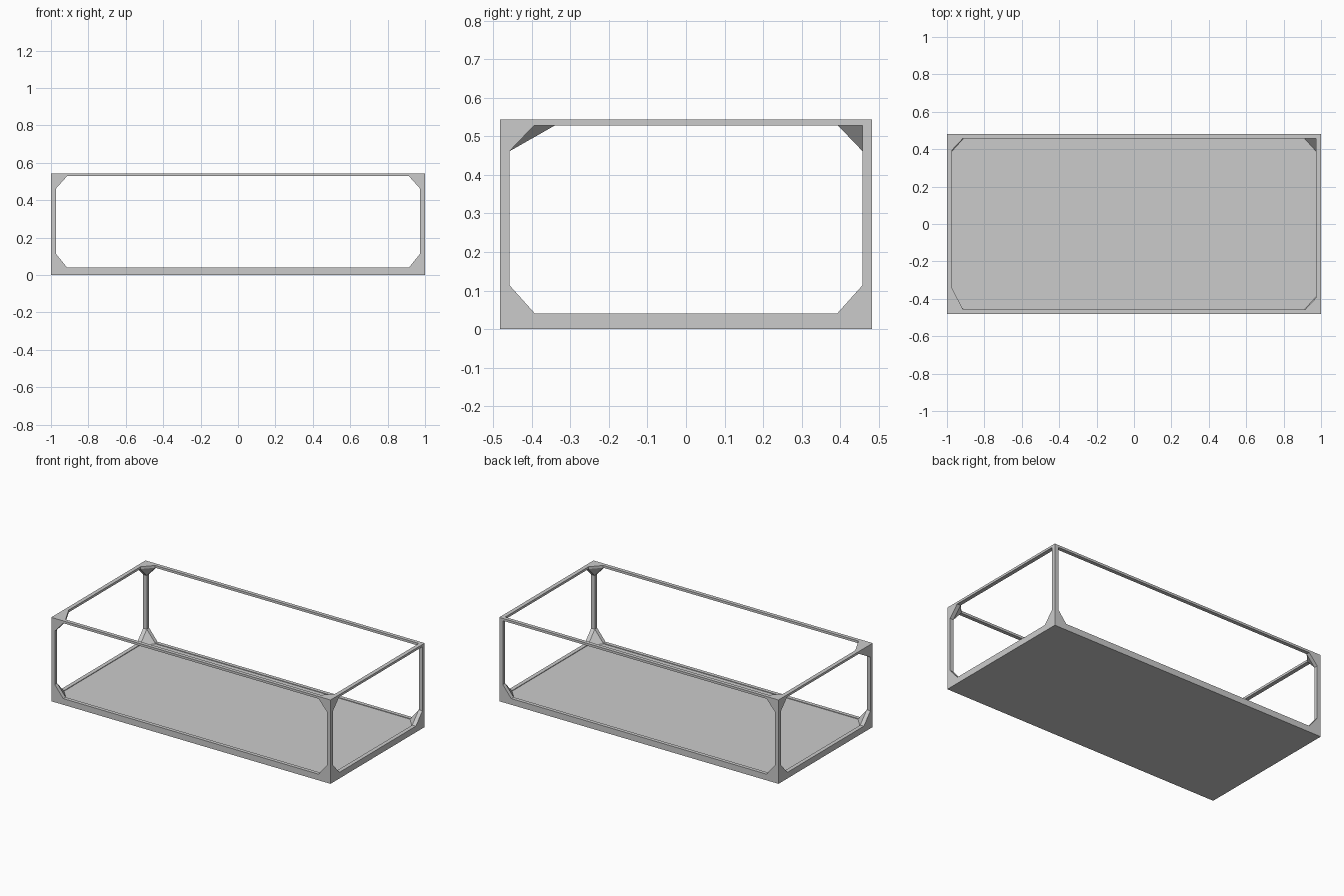
import bpy, bmesh

if "Cube" in bpy.data.objects:
    bpy.data.objects.remove(bpy.data.objects["Cube"])

# Overall half sizes, inner faces of the frame, and heights
OX, OY, OZ = 1.0, 0.482, 0.543
IX, IY = 0.974, 0.458
TOP_Z, RIM_Z, FLOOR_Z = 0.528, 0.04, 0.036


def finish(name, bm):
    bmesh.ops.recalc_face_normals(bm, faces=bm.faces[:])
    mesh = bpy.data.meshes.new(name)
    bm.to_mesh(mesh)
    bm.free()
    ob = bpy.data.objects.new(name, mesh)
    bpy.context.collection.objects.link(ob)
    return ob


def box(name, x0, x1, y0, y1, z0, z1):
    bm = bmesh.new()
    bmesh.ops.create_cube(bm, size=1)
    for v in bm.verts:
        v.co = ((x0 + x1) / 2 + v.co.x * (x1 - x0),
                (y0 + y1) / 2 + v.co.y * (y1 - y0),
                (z0 + z1) / 2 + v.co.z * (z1 - z0))
    return finish(name, bm)


def ring(name, z0, z1):
    # Rectangular frame: outer and inner loops at two heights
    bm = bmesh.new()
    signs = [(-1, -1), (1, -1), (1, 1), (-1, 1)]
    section = [(OX, OY, z0), (OX, OY, z1), (IX, IY, z1), (IX, IY, z0)]
    grid = [[bm.verts.new((sx * x, sy * y, z)) for x, y, z in section] for sx, sy in signs]
    for i in range(4):
        for j in range(4):
            a, b, k = grid[i], grid[(i + 1) % 4], (j + 1) % 4
            bm.faces.new((a[j], b[j], b[k], a[k]))
    return finish(name, bm)


def gusset(name, sx, sy, inner_z, outer_z, a, b, c):
    # Corner block: diagonal inner facet, flush with the outer faces
    bm = bmesh.new()
    down = -1 if outer_z > inner_z else 1
    xs, ys, zs = (IX, OX), (IY, OY), (inner_z, outer_z)
    pts = [(IX - a, y, z) for y in ys for z in zs]
    pts += [(x, IY - b, z) for x in xs for z in zs]
    pts += [(x, y, inner_z + down * c) for x in xs for y in ys]
    pts.append((OX, OY, outer_z))
    for x, y, z in pts:
        bm.verts.new((sx * x, sy * y, z))
    res = bmesh.ops.convex_hull(bm, input=bm.verts[:])
    junk = {g for g in res["geom_interior"] + res["geom_unused"]
            if isinstance(g, bmesh.types.BMVert)}
    bmesh.ops.delete(bm, geom=list(junk), context='VERTS')
    bmesh.ops.dissolve_limit(bm, angle_limit=0.01, verts=bm.verts[:], edges=bm.edges[:])
    return finish(name, bm)


# Floor slab with its rim, and the thin top frame
box("floor", -IX, IX, -IY, IY, 0.0, FLOOR_Z)
ring("bottom_rim", 0.0, RIM_Z)
ring("top_frame", TOP_Z, OZ)

# Posts and corner gussets; the back right top corner has no gusset
for sx, side in ((-1, "left"), (1, "right")):
    for sy, end in ((-1, "front"), (1, "back")):
        tag = f"{end}_{side}"
        x0, x1 = sorted((sx * IX, sx * OX))
        y0, y1 = sorted((sy * IY, sy * OY))
        box("post_" + tag, x0, x1, y0, y1, RIM_Z, TOP_Z)
        gusset("bottom_gusset_" + tag, sx, sy, FLOOR_Z, 0.0, 0.063, 0.07, 0.078)
        if tag != "back_right":
            deep = 0.118 if tag == "front_left" else 0.064
            gusset("top_gusset_" + tag, sx, sy, TOP_Z, OZ, 0.06, deep, 0.067)
